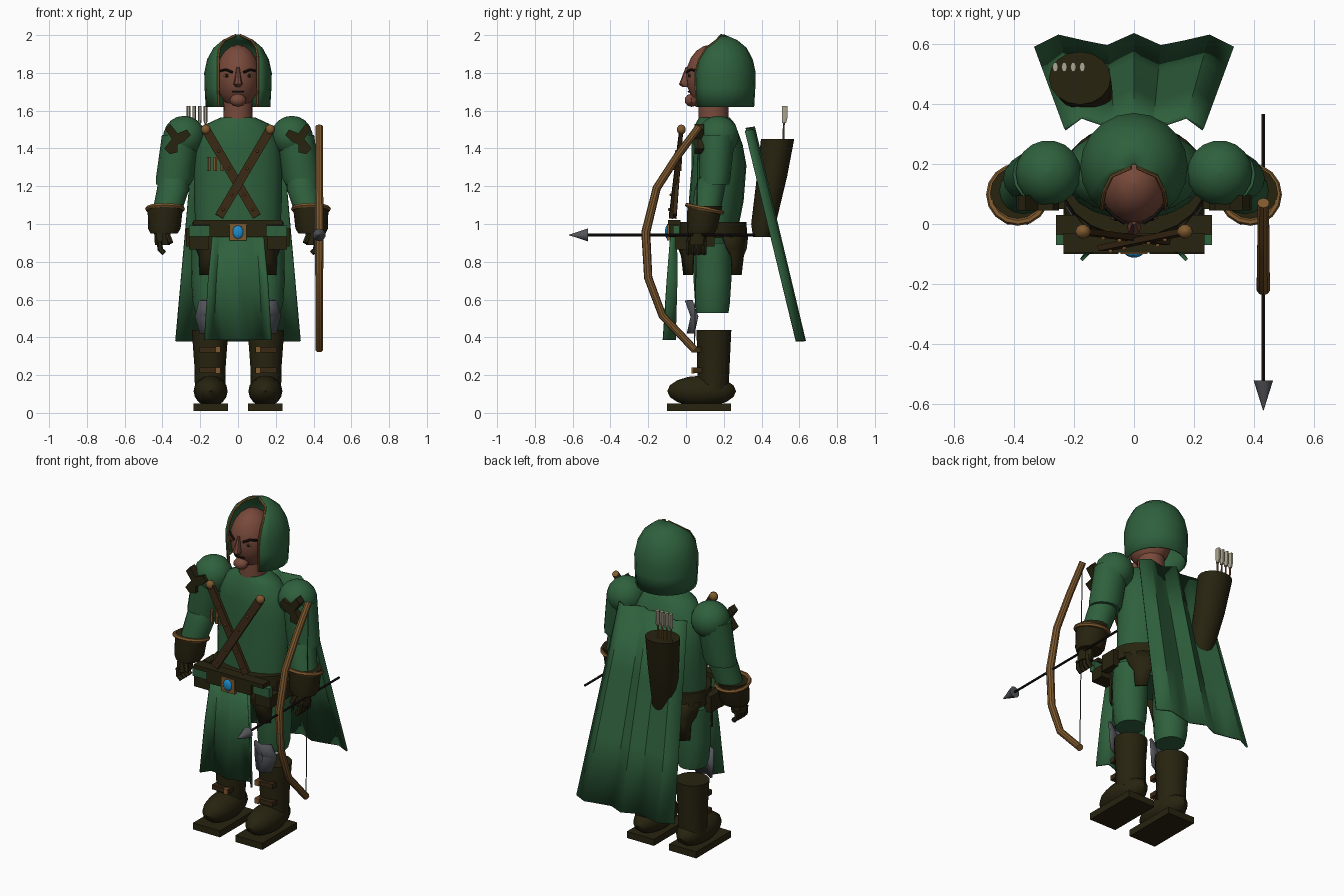
import bpy, math
from mathutils import Vector

if "Cube" in bpy.data.objects:
    bpy.data.objects.remove(bpy.data.objects["Cube"])

def material(name, c):
    m = bpy.data.materials.new(name)
    m.diffuse_color = (*c, 1)
    m.use_nodes = True
    m.node_tree.nodes["Principled BSDF"].inputs["Base Color"].default_value = m.diffuse_color
    return m

GREEN = material("forest green", (.028, .118, .046))
DARK = material("dark leather", (.021, .017, .005))
STRAP = material("strap leather", (.04, .021, .007))
GOLD = material("tan wood", (.21, .10, .028))
SKIN = material("skin", (.19, .068, .043))
GREY = material("steel", (.085, .09, .10))
BLUE = material("blue gem", (.01, .27, .62))
CREAM = material("feather", (.42, .38, .28))
BLACK = material("black", (.01, .008, .007))

def mesh(name, verts, faces, mat, mirror=False, thick=0, angle=40):
    me = bpy.data.meshes.new(name)
    me.from_pydata([tuple(v) for v in verts], [], faces)
    me.materials.append(mat)
    me.shade_smooth()
    me.set_sharp_from_angle(angle=math.radians(angle))
    ob = bpy.data.objects.new(name, me)
    bpy.context.collection.objects.link(ob)
    if thick:
        s = ob.modifiers.new("Thickness", 'SOLIDIFY')
        s.thickness, s.offset = thick, 0
    if mirror:
        ob.modifiers.new("Mirror", 'MIRROR')
    return ob

def skin_rings(name, rings, n, mat, **kw):
    """Join equal rings of n points and cap both ends."""
    verts = [p for r in rings for p in r]
    faces = [(i*n+j, i*n+(j+1) % n, (i+1)*n+(j+1) % n, (i+1)*n+j)
             for i in range(len(rings)-1) for j in range(n)]
    faces += [tuple(reversed(range(n))), tuple(range(len(verts)-n, len(verts)))]
    return mesh(name, verts, faces, mat, **kw)

def loft(name, rings, mat, n=16, **kw):
    """Horizontal ellipses (x, y, z, rx, ry), listed upward."""
    T = [2*math.pi*j/n for j in range(n)]
    return skin_rings(name, [[(x+rx*math.cos(t), y+ry*math.sin(t), z) for t in T]
                             for x, y, z, rx, ry in rings], n, mat, **kw)

def ball(name, c, r, mat, n=16, **kw):
    k = n//2
    rings = []
    for i in range(k+1):
        a = math.pi*(max(.02, min(k-.02, i))/k - .5)
        rings.append((c[0], c[1], c[2]+r[2]*math.sin(a), r[0]*math.cos(a), r[1]*math.cos(a)))
    return loft(name, rings, mat, n, **kw)

def tube(name, pts, r, mat, n=8, ref=(1, 0, 0), wide=1, closed=False, **kw):
    """Sweep a round (or flattened) section along points; r is one radius or a list."""
    pts = [Vector(p) for p in pts]
    rs = r if isinstance(r, list) else [r]*len(pts)
    rings, last = [], len(pts)-1
    for i, p in enumerate(pts):
        d = (pts[min(i+1, last)]-pts[max(i-1, 0)]).normalized()
        if closed and i in (0, last):
            d = (pts[1]-pts[-2]).normalized()
        u = Vector(ref)
        u = (u-d*u.dot(d)).normalized()
        v = d.cross(u)
        T = [2*math.pi*(j+.5)/n for j in range(n)]
        rings.append([p+u*rs[i]*math.cos(t)+v*rs[i]*wide*math.sin(t) for t in T])
    return skin_rings(name, rings, n, mat, **kw)

def box(name, lo, hi, mat, **kw):
    r = [[(x, y, z) for x, y in ((lo[0], lo[1]), (hi[0], lo[1]), (hi[0], hi[1]), (lo[0], hi[1]))]
         for z in (lo[2], hi[2])]
    return skin_rings(name, r, 4, mat, **kw)

def grid(name, rows, mat, **kw):
    n = len(rows[0])
    faces = [(i*n+j, i*n+j+1, (i+1)*n+j+1, (i+1)*n+j)
             for i in range(len(rows)-1) for j in range(n-1)]
    return mesh(name, [p for r in rows for p in r], faces, mat, **kw)

def plate(name, outline, y, t, mat, **kw):
    return skin_rings(name, [[(x, y+s, z) for x, z in outline] for s in (0, t)],
                      len(outline), mat, **kw)

# Head and face
def face_y(x, z):
    return .135-.135*math.sqrt(max(0, 1-(x/.117)**2-((z-1.78)/.17)**2))

ball("head", (0, .135, 1.78), (.117, .135, .17), SKIN, 20)
loft("neck", [(0, .145, 1.48, .078, .08), (0, .145, 1.7, .075, .08)], SKIN)
loft("nose", [(0, .0, 1.725, .012, .02), (0, -.01, 1.74, .024, .027),
              (0, -.005, 1.765, .018, .022), (0, .01, 1.83, .008, .012)], SKIN, 8)
ball("chin", (0, .03, 1.655), (.045, .04, .035), SKIN, 10)
tube("brow", [(x, face_y(x, z)-.002, z) for x, z in ((.03, 1.803), (.065, 1.818), (.098, 1.81))],
     .007, BLACK, 6, (0, 0, 1), mirror=True)
ball("eye", (.06, face_y(.06, 1.785), 1.785), (.02, .006, .009), GOLD, 8, mirror=True)
ball("pupil", (.06, face_y(.06, 1.785)-.005, 1.786), (.008, .004, .008), BLACK, 8, mirror=True)
tube("mouth", [(x, face_y(x, 1.7)-.002, 1.7) for x in (-.03, 0, .03)], .005, BLACK, 6, (0, 0, 1))

# Hood: rings left open at the front, with a trimmed edge
rows = []
for z, r, a in ((1.62, .167, 37), (1.72, .173, 37), (1.80, .175, 37), (1.87, .16, 41),
                (1.93, .128, 50), (1.97, .08, 68), (2.0, .01, 80)):
    A = [math.radians(a+(360-2*a)*j/16) for j in range(17)]
    rows.append([(r*math.sin(t), .19-r*math.cos(t), z) for t in A])
grid("hood", rows, GREEN, thick=.008)
tube("hood_trim", [r[0] for r in rows], .007, GOLD, 6, (0, 1, 0), mirror=True)

# Torso and hips
loft("torso", [(0, .145, .97, .225, .13), (0, .16, 1.12, .232, .145), (0, .175, 1.31, .235, .145),
               (0, .165, 1.42, .22, .135), (0, .155, 1.53, .165, .105), (0, .15, 1.565, .09, .08)],
     GREEN, 20)
loft("hips", [(0, .14, .84, .2, .12), (0, .14, .95, .235, .15)], GREEN, 20)
loft("belt", [(0, .14, .925, .245, .185), (0, .14, 1.01, .24, .18)], DARK, 20)

# Ragged skirt flaps, front and back
for name, s in (("front_flap", -1), ("back_flap", 1)):
    rows = [[(.24*math.sin(math.radians(a)), .14+s*.19*math.cos(math.radians(a)), z)
             for a in (lo, (lo+hi)/2, hi)]
            for z, lo, hi in ((.95, 12, 75), (.87, 22, 66), (.83, 32, 58), (.73, 38, 56))]
    grid(name, rows, DARK, thick=.012, mirror=True)

# Belt front: top band, panels, rolls, pouches and buckle
box("belt_band", (-.235, -.095, .995), (.235, -.03, 1.02), DARK)
box("belt_panel", (.045, -.09, .93), (.15, -.03, .995), DARK, mirror=True)
box("belt_roll", (.14, -.07, .935), (.26, -.035, .992), GREEN, mirror=True)
box("belt_pouch", (.155, -.055, .865), (.26, .03, .937), DARK, mirror=True)
box("hip_pouch", (.23, .05, .88), (.275, .15, .98), DARK, mirror=True)
box("buckle", (-.045, -.1, .912), (.045, -.08, 1.0), GOLD)
ball("gem", (0, -.1, .957), (.029, .012, .036), BLUE, 10)

# Hanging front cloth
U = ((-1, -.03), (-.75, .03), (-.4, .01), (0, -.015), (.4, .01), (.75, .03), (1, -.03))
grid("front_cloth", [[(u*w, y+d*k, z) for u, d in U] for z, w, y, k in
     ((.97, .13, -.065, .4), (.7, .155, -.075, .8), (.385, .175, -.09, 1))], GREEN, thick=.012, angle=15)

# Crossed chest straps with studs
for name, s in (("strap_left", -1), ("strap_right", 1)):
    a, b = Vector((s*.17, -.025, 1.5)), Vector((-s*.1, -.07-.01*s, 1.04))
    tube(name, [a, b], .014, STRAP, 4, (0, 1, 0), 2.4)
    ball(name+"_end", a, (.027, .025, .027), GOLD, 10)
    for k in (.25, .45, .75, .92):
        ball(name+"_stud", a.lerp(b, k)+Vector((0, -.014, 0)), (.008, .008, .008), GOLD, 6)
for i in range(3):
    x = -.155+i*.035
    tube("chest_dart", [(x, -.035, 1.28), (x, -.03, 1.355)], .01, GOLD, 6)

# Arms
ball("shoulder", (.285, .17, 1.465), (.11, .11, .108), GREEN, 18, mirror=True)
loft("upper_arm", [(.343, .15, 1.21, .092, .078), (.335, .152, 1.24, .1, .083),
                   (.305, .165, 1.47, .098, .095)], GREEN, mirror=True)
loft("forearm", [(.385, .1, 1.03, .075, .075), (.345, .125, 1.18, .085, .08),
                 (.34, .14, 1.24, .08, .075)], GREEN, mirror=True)
loft("cuff", [(.392, .08, .95, .072, .07), (.39, .085, .975, .086, .08),
              (.385, .1, 1.095, .094, .093)], DARK, mirror=True)
T = [2*math.pi*j/16 for j in range(17)]
tube("cuff_trim", [(.386+.094*math.cos(t), .098+.092*math.sin(t), 1.08-.02*math.sin(t)) for t in T],
     .012, GOLD, 6, (0, 0, 1), closed=True, mirror=True)
loft("palm", [(.4, .055, .89, .04, .05), (.4, .065, .97, .045, .05)], DARK, 8, mirror=True)
for i in range(4):
    y = .012+i*.028
    tube("finger", [(.415, y, .91), (.412, y, .865), (.39, y, .845)], .015, DARK, 6, (0, 1, 0), mirror=True)
tube("thumb", [(.375, .03, .95), (.355, .01, .9)], .014, DARK, 6, mirror=True)
plate("shoulder_patch", [(.25, 1.47), (.27, 1.5), (.32, 1.48), (.36, 1.53), (.385, 1.5), (.35, 1.45),
      (.39, 1.4), (.36, 1.37), (.32, 1.38), (.32, 1.42), (.28, 1.44)], .045, .05, DARK, mirror=True)

# Legs, knee guards and boots
loft("thigh", [(.145, .14, .53, .08, .085), (.147, .14, .58, .092, .092), (.148, .14, .7, .1, .1),
               (.145, .14, .9, .1, .1)], GREEN, mirror=True)
grid("knee_guard", [[(.15+u*w, y+.03*abs(u), z) for u in (-1, 0, 1)] for z, w, y in
     ((.595, .055, .0), (.51, .075, .03), (.42, .05, .01))], GREY, thick=.012, mirror=True, angle=15)
loft("boot_shaft", [(.148, .145, .12, .08, .08), (.148, .145, .25, .083, .086),
                    (.148, .148, .44, .097, .092)], DARK, mirror=True)
ball("boot_foot", (.145, .083, .115), (.09, .182, .082), DARK, 16, mirror=True)
box("boot_sole", (.052, -.1, .01), (.235, .237, .05), DARK, mirror=True)
for z in (.225, .335):
    box("boot_strap", (.09, .04, z-.014), (.205, .085, z+.014), STRAP, mirror=True)
    box("boot_buckle", (.092, .03, z-.016), (.12, .045, z+.016), GOLD, mirror=True)

# Cape
U = [(0, .005), (.27, -.035), (.5, -.02), (.76, 0), (1, -.04)]
U = [(-u, d) for u, d in U[:0:-1]]+U
grid("cape", [[(u*(.23+.1*t), .355+.27*t+d, 1.515-1.135*t-.02*abs(u)*(1-t)) for u, d in U]
              for t in (0, .33, .67, 1)], GREEN, thick=.01, angle=15)

# Quiver with arrows
loft("quiver", [(-.135, .4, .93, .045, .045), (-.14, .41, 1.0, .07, .065), (-.165, .455, 1.25, .092, .08),
                (-.18, .485, 1.45, .103, .088)], DARK)
for i in range(4):
    x = -.262+i*.03
    tube("quiver_arrow", [(x, .515, 1.43), (x, .52, 1.6)], .005, GOLD, 6)
    loft("fletching", [(x, .52, 1.535, .009, .012), (x, .522, 1.56, .01, .017),
                       (x, .522, 1.625, .01, .017)], CREAM, 6)

# Bow, string and nocked arrow
P = [(.07, 1.515), (-.045, 1.36), (-.155, 1.19), (-.213, .955), (-.2, .715), (-.125, .515), (.045, .335)]
tube("bow", [(.43, y, z) for y, z in P], [.02, .021, .022, .024, .022, .021, .02], GOLD, 10, angle=30)
tube("bow_string", [(.43, .065, 1.51), (.43, .045, .34)], .003, GREY, 5)
tube("arrow_shaft", [(.43, -.55, .942), (.43, .365, .942)], .007, BLACK, 6)
tube("arrow_head", [(.43, -.62, .942), (.43, -.52, .942)], [.001, .034], GREY, 10)
